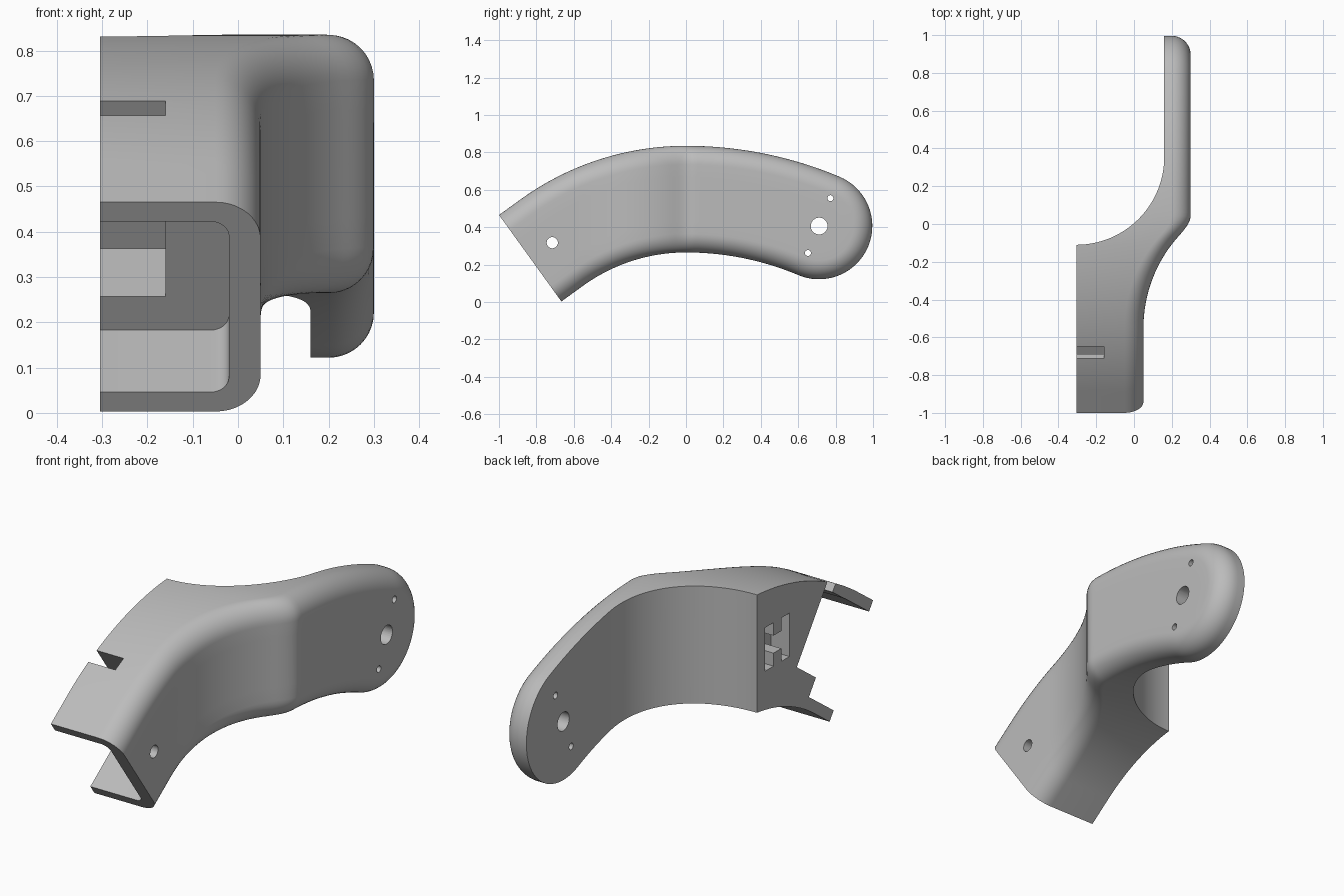
import bpy, bmesh, math
from mathutils import Vector

cube = bpy.data.objects.get("Cube")
if cube:
    bpy.data.objects.remove(cube, do_unlink=True)

HALF, FILLET, FLAT_X = 0.285, 0.1, -0.305

grey = bpy.data.materials.new("plain grey")
grey.use_nodes = True
grey.diffuse_color = (0.5, 0.5, 0.5, 1)
grey.node_tree.nodes["Principled BSDF"].inputs["Base Color"].default_value = (0.5, 0.5, 0.5, 1)


def make(name, bm):
    bmesh.ops.recalc_face_normals(bm, faces=bm.faces)
    mesh = bpy.data.meshes.new(name)
    bm.to_mesh(mesh)
    bm.free()
    mesh.materials.append(grey)
    obj = bpy.data.objects.new(name, mesh)
    bpy.context.collection.objects.link(obj)
    return obj


def prism(name, points, direction):
    """Extrude a closed outline of 3D points."""
    bm = bmesh.new()
    face = bm.faces.new([bm.verts.new(p) for p in points])
    ext = bmesh.ops.extrude_face_region(bm, geom=[face])["geom"]
    bmesh.ops.translate(bm, vec=direction, verts=[v for v in ext if isinstance(v, bmesh.types.BMVert)])
    return make(name, bm)


def outer_x(y):
    """Outer side wall: straight, flaring out on an arc, then straight again."""
    radius, start = 0.726, -0.55
    t = min(max(y - start, 0), 0.7)
    flare = 0.05 + radius - math.sqrt(radius ** 2 - t ** 2)
    blend = 0.06
    k = max(blend - abs(flare - 0.3), 0) / blend
    return min(flare, 0.3) - k * k * blend / 4


# Centre line of the arm: straight front, two arcs, as (centre, normal angle)
front_angle, end_angle = math.radians(35.8), math.radians(22.8)
along = Vector((0, math.cos(front_angle), math.sin(front_angle)))
across = Vector((0, -math.sin(front_angle), math.cos(front_angle)))


def arc_point(radius, t):
    return Vector((0, radius * math.sin(t), 0.55 - radius + radius * math.cos(t)))


front = arc_point(1.223, -front_angle) - along * 0.145
line = [(front + along * 0.145 * i / 4, -front_angle) for i in range(4)]
line += [(arc_point(1.223, -front_angle * (1 - i / 48)), -front_angle * (1 - i / 48)) for i in range(48)]
line += [(arc_point(1.835, end_angle * i / 40), end_angle * i / 40) for i in range(41)]
end = line[-1][0]
rim = line + [(end, end_angle + math.pi * i / 36) for i in range(1, 36)]
rim += [(c, a + math.pi) for c, a in reversed(line)]

# Half section: (distance from centre line, inset from the outer wall)
section = [(0, 0), (0.06, 0), (0.12, 0)]
for i in range(11):
    a = math.pi / 2 * i / 10
    section.append((HALF - FILLET + FILLET * math.sin(a), FILLET * (1 - math.cos(a))))
section += [(HALF, None), (0, None)]

# Arm body: run the half section along the top, round the end and back
bm = bmesh.new()
rings = []
for centre, angle in rim:
    normal = Vector((0, math.sin(angle), math.cos(angle)))
    ring = []
    for dist, inset in section:
        p = centre + normal * dist
        p.x = FLAT_X if inset is None else outer_x(p.y) - inset
        ring.append(bm.verts.new(p))
    rings.append(ring)
for r0, r1 in zip(rings, rings[1:]):
    for j in range(len(section) - 1):
        bm.faces.new((r0[j], r0[j + 1], r1[j + 1], r1[j]))
bmesh.ops.remove_doubles(bm, verts=bm.verts, dist=1e-5)
bmesh.ops.holes_fill(bm, edges=[e for e in bm.edges if e.is_boundary], sides=0)
arm = make("bracket_arm", bm)

cutters = []
LEFT = -0.4


def local(x, depth, height):
    p = front + along * depth + across * height
    return Vector((x, p.y, p.z))


def local_box(name, d0, d1, v0, v1, x1):
    pts = [local(LEFT, d, v) for d, v in ((d0, v0), (d1, v0), (d1, v1), (d0, v1))]
    cutters.append(prism(name, pts, (x1 - LEFT, 0, 0)))


# Scooped space behind the body, leaving the thin rear plate
scoop = [Vector((LEFT, -0.11, -0.2))]
for i in range(49):
    a = math.pi / 2 * i / 48
    scoop.append(Vector((FLAT_X + 0.465 * math.sin(a), 0.355 - 0.465 * math.cos(a), -0.2)))
scoop += [Vector((0.16, 1.2, -0.2)), Vector((LEFT, 1.2, -0.2))]
cutters.append(prism("scoop_cutter", scoop, (0, 0, 1.4)))

# Front pocket with rounded outer corners
pocket = [local(LEFT, -0.1, -0.232)]
for sign in (-1, 1):
    for i in range(9):
        a = math.pi / 2 * (i / 8 if sign < 0 else 1 - i / 8)
        pocket.append(local(-0.06 + 0.04 * math.sin(a), -0.1, sign * (0.192 + 0.04 * math.cos(a))))
pocket.append(local(LEFT, -0.1, 0.232))
cutters.append(prism("pocket_cutter", pocket, along * 0.334))

# Deeper recess and the slot through the top
local_box("recess_cutter", 0.1, 0.415, -0.14, 0.231, -0.16)
local_box("slot_cutter", 0.345, 0.4149, 0.1, 0.45, -0.1601)

# H-shaped socket in the flat side
outline = [(-0.358, 0.437), (-0.296, 0.437), (-0.296, 0.5), (-0.236, 0.5), (-0.236, 0.437), (-0.172, 0.437)]
outline += [(y, 1.085 - z) for y, z in reversed(outline)]
cutters.append(prism("socket_cutter", [Vector((LEFT, y, z)) for y, z in outline], (0.195, 0, 0)))

# Round holes through the side
for y, z, r in ((-0.715, 0.317, 0.03), (0.712, 0.406, 0.045), (0.772, 0.555, 0.016), (0.652, 0.262, 0.016)):
    circle = [Vector((-0.1, y + r * math.cos(i * math.pi / 16), z + r * math.sin(i * math.pi / 16))) for i in range(32)]
    cutters.append(prism("hole_cutter", circle, (0.6, 0, 0)))

# Cut, then drop the cutters
bpy.ops.object.select_all(action="DESELECT")
bpy.context.view_layer.objects.active = arm
arm.select_set(True)
for cutter in cutters:
    cutter.hide_render = True
    mod = arm.modifiers.new("cut", "BOOLEAN")
    mod.operation, mod.solver, mod.object = "DIFFERENCE", "EXACT", cutter
    bpy.ops.object.modifier_apply(modifier=mod.name)
    bpy.data.objects.remove(cutter, do_unlink=True)
bpy.ops.object.shade_smooth_by_angle(angle=math.radians(30))
